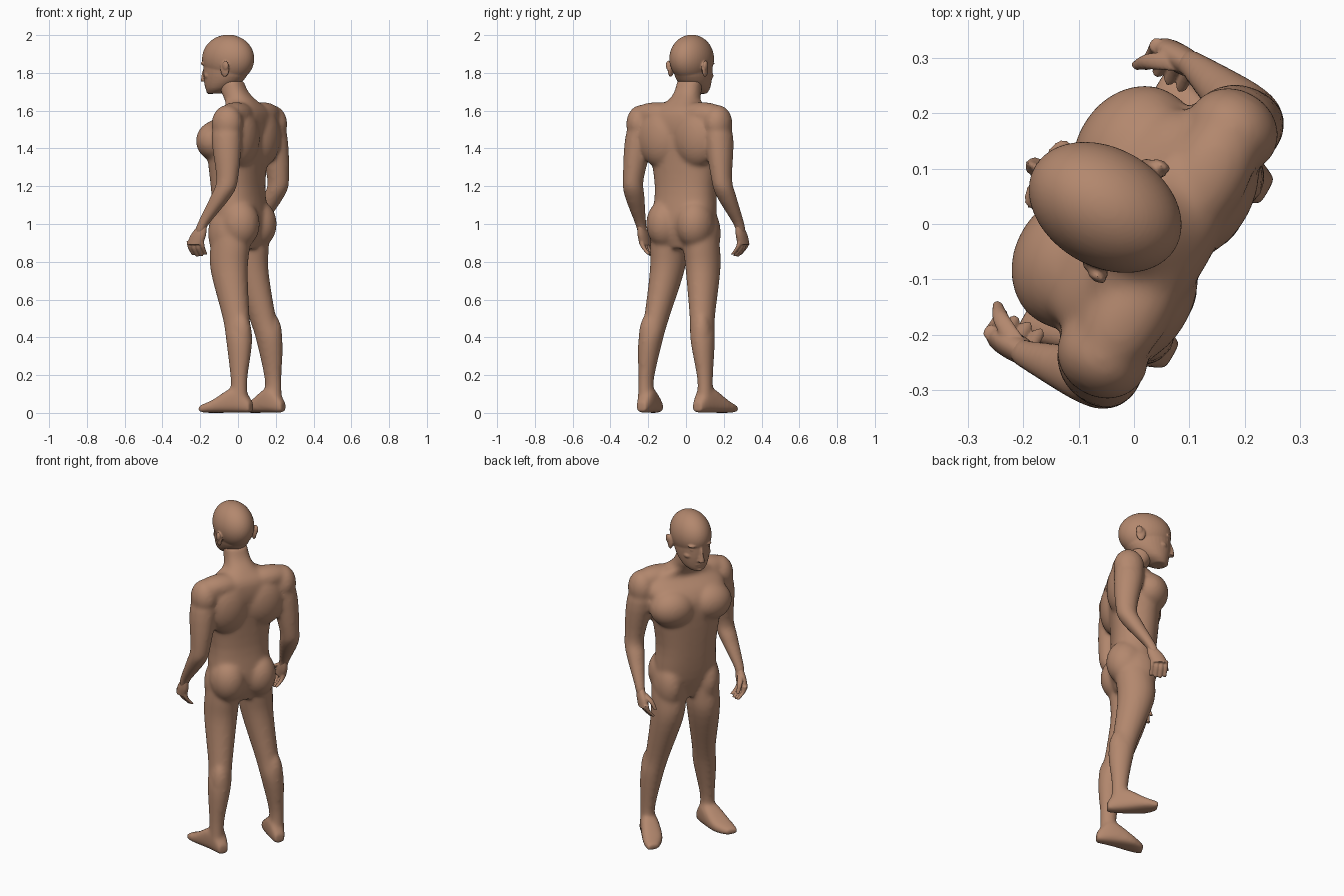
import bpy
import bmesh
import math
from mathutils import Matrix, Vector

cube = bpy.data.objects.get("Cube")
if cube:
    bpy.data.objects.remove(cube, do_unlink=True)

COLOUR = (0.45, 0.245, 0.155, 1)
skin = bpy.data.materials.new("brown skin")
skin.use_nodes = True
skin.diffuse_color = COLOUR
skin.node_tree.nodes["Principled BSDF"].inputs["Base Color"].default_value = COLOUR

# Local x runs sideways and local y runs forward; the figure is turned as a whole
FACING = math.radians(60)
SIDEWAYS, FORWARD, UP = Matrix.Identity(3)


def spline(points, steps=4):
    """Smooth curve through points of any number of values."""
    points = [Vector(point) for point in points]
    padded = [points[0], *points, points[-1]]
    result = []
    for before, start, end, after in zip(padded, padded[1:], padded[2:], padded[3:]):
        for step in range(steps):
            t = step / steps
            pull_start = (end - before) / 2
            pull_end = (after - start) / 2
            ease = t * t * (3 - 2 * t)
            result.append(start.lerp(end, ease)
                          + pull_start * (t * (1 - t) ** 2)
                          - pull_end * (t * t * (1 - t)))
    return result + [points[-1]]


def rounded(value, power):
    return math.copysign(abs(value) ** power, value)


def loft(bm, rings, across=SIDEWAYS, along=FORWARD, power=1.0, sides=32):
    """Closed tube through rings of centre, half width and half depth."""
    loops = []
    for x, y, z, width, depth in rings:
        loop = []
        for side in range(sides):
            angle = math.tau * side / sides
            offset = across * width * rounded(math.cos(angle), power)
            offset += along * depth * rounded(math.sin(angle), power)
            loop.append(bm.verts.new(Vector((x, y, z)) + offset))
        loops.append(loop)
    faces = [bm.faces.new(loops[0]), bm.faces.new(loops[-1])]
    for lower, upper in zip(loops, loops[1:]):
        for side in range(sides):
            faces.append(bm.faces.new((lower[side - 1], lower[side], upper[side], upper[side - 1])))
    bmesh.ops.recalc_face_normals(bm, faces=faces)


def limb(bm, joints, deepen=1.0):
    """Tube through joints of position and radius."""
    loft(bm, [(x, y, z, radius, radius * deepen) for x, y, z, radius in spline(joints)])


def central(bm, sections, power=1.0):
    """Tube on the middle plane through sections of forward, height, width and depth."""
    loft(bm, [(0, *section) for section in spline(sections)], power=power)


def blob(bm, centre, radii):
    """Ellipsoid of flesh."""
    placed = Matrix.Translation(centre) @ Matrix.Diagonal((*radii, 1))
    bmesh.ops.create_uvsphere(bm, u_segments=48, v_segments=32, radius=1, matrix=placed)


def finish(bm, name, voxel, softness):
    """Mirror the parts, fuse the overlapping masses and soften the joins."""
    mesh = bpy.data.meshes.new(name)
    bm.to_mesh(mesh)
    bm.free()
    mesh.materials.append(skin)
    part = bpy.data.objects.new(name, mesh)
    bpy.context.collection.objects.link(part)
    part.rotation_euler.z = FACING
    mirror = part.modifiers.new("both sides", 'MIRROR')
    mirror.use_mirror_merge = False
    fuse = part.modifiers.new("fuse", 'REMESH')
    fuse.mode = 'VOXEL'
    fuse.voxel_size = voxel
    soften = part.modifiers.new("soften", 'SMOOTH')
    soften.iterations = softness
    bpy.ops.object.select_all(action='DESELECT')
    part.select_set(True)
    bpy.context.view_layer.objects.active = part
    bpy.ops.object.convert(target='MESH')
    bpy.ops.object.shade_smooth()


# Trunk from crotch to neck
body = bmesh.new()
central(body, [(-.02, .87, .09, .08), (-.02, 1, .17, .12), (0, 1.2, .17, .125),
               (0, 1.44, .21, .14), (-.02, 1.53, .23, .13), (-.05, 1.6, .19, .09),
               (-.02, 1.65, .09, .08), (.02, 1.7, .07, .07), (.04, 1.76, .065, .06)], power=.85)

# Arm: shoulder, upper arm, elbow, forearm, wrist
limb(body, [(.2, -.07, 1.6, .05), (.24, -.07, 1.47, .075), (.27, -.09, 1.24, .054),
            (.28, -.06, 1.15, .052), (.3, .04, 1, .03), (.3, .06, .95, .026)], deepen=1.1)

# Leg: hip, thigh, knee, calf, ankle
limb(body, [(.09, -.02, 1, .09), (.1, -.01, .88, .094), (.11, -.01, .75, .088), (.14, -.07, .5, .064),
            (.16, -.1, .38, .062), (.18, -.11, .18, .04), (.18, -.11, .08, .042)], deepen=1.15)

# Foot: heel, instep, ball, toes, each section resting on the ground
heel_to_toe = [(.17, -.18, .03, .03), (.18, -.1, .05, .07), (.21, .02, .06, .035), (.24, .09, .035, .02)]
loft(body, [(x, y, height, width, height) for x, y, width, height in spline(heel_to_toe)],
     along=UP, power=.7)

# Muscles
muscles = {
    "chest": ((.11, .06, 1.44), (.13, .11, .11)),
    "shoulder blade": ((.11, -.08, 1.46), (.13, .09, .16)),
    "buttock": ((.09, -.06, 1), (.1, .11, .13)),
    "hip": ((.11, 0, .95), (.08, .11, .15)),
    "shoulder": ((.235, -.07, 1.53), (.075, .085, .1)),
    "shoulder top": ((.14, -.07, 1.58), (.14, .075, .065)),
    "calf": ((.16, -.11, .4), (.055, .06, .13)),
}
for centre, radii in muscles.values():
    blob(body, centre, radii)
finish(body, "body", voxel=.009, softness=18)

# Head: skull, jaw and nose
head = bmesh.new()
blob(head, (0, .06, 1.875), (.107, .147, .127))
central(head, [(.14, 1.69, .04, .04), (.11, 1.72, .07, .08), (.08, 1.78, .09, .12), (.06, 1.88, .1, .14)])
central(head, [(.2, 1.755, .02, .025), (.19, 1.8, .01, .03), (.19, 1.85, .01, .01)])

# Face features and ears
features = {
    "upper lip": ((0, .185, 1.733), (.03, .01, .007)),
    "lower lip": ((0, .18, 1.72), (.02, .013, .007)),
    "chin": ((0, .17, 1.7), (.02, .02, .014)),
    "brow": ((.04, .18, 1.85), (.03, .02, .01)),
    "eye": ((.04, .175, 1.825), (.017, .012, .009)),
    "cheek": ((.05, .145, 1.785), (.03, .03, .02)),
    "ear": ((.105, .02, 1.82), (.012, .026, .042)),
    "ear rim": ((.115, .01, 1.84), (.01, .018, .025)),
}
for centre, radii in features.values():
    blob(head, centre, radii)
finish(head, "head", voxel=.005, softness=4)

# Hand: palm, thumb and curled fingers
hands = bmesh.new()
palm = [(.3, .045, .99, .026), (.3, .07, .94, .045), (.3, .09, .89, .045)]
loft(hands, [(x, y, z, .01 + breadth / 3, breadth) for x, y, z, breadth in spline(palm)])
limb(hands, [(.29, .08, .96, .016), (.27, .12, .93, .015), (.25, .14, .88, .009)])
FINGERS = 4
for finger in range(FINGERS):
    y = .05 + .025 * finger
    tip = .825 + .008 * abs(finger - 1.6)
    limb(hands, [(.3, y, .91, .014), (.29, y, tip + .04, .0125), (.255, y, tip, .01)])
finish(hands, "hands", voxel=.004, softness=2)
